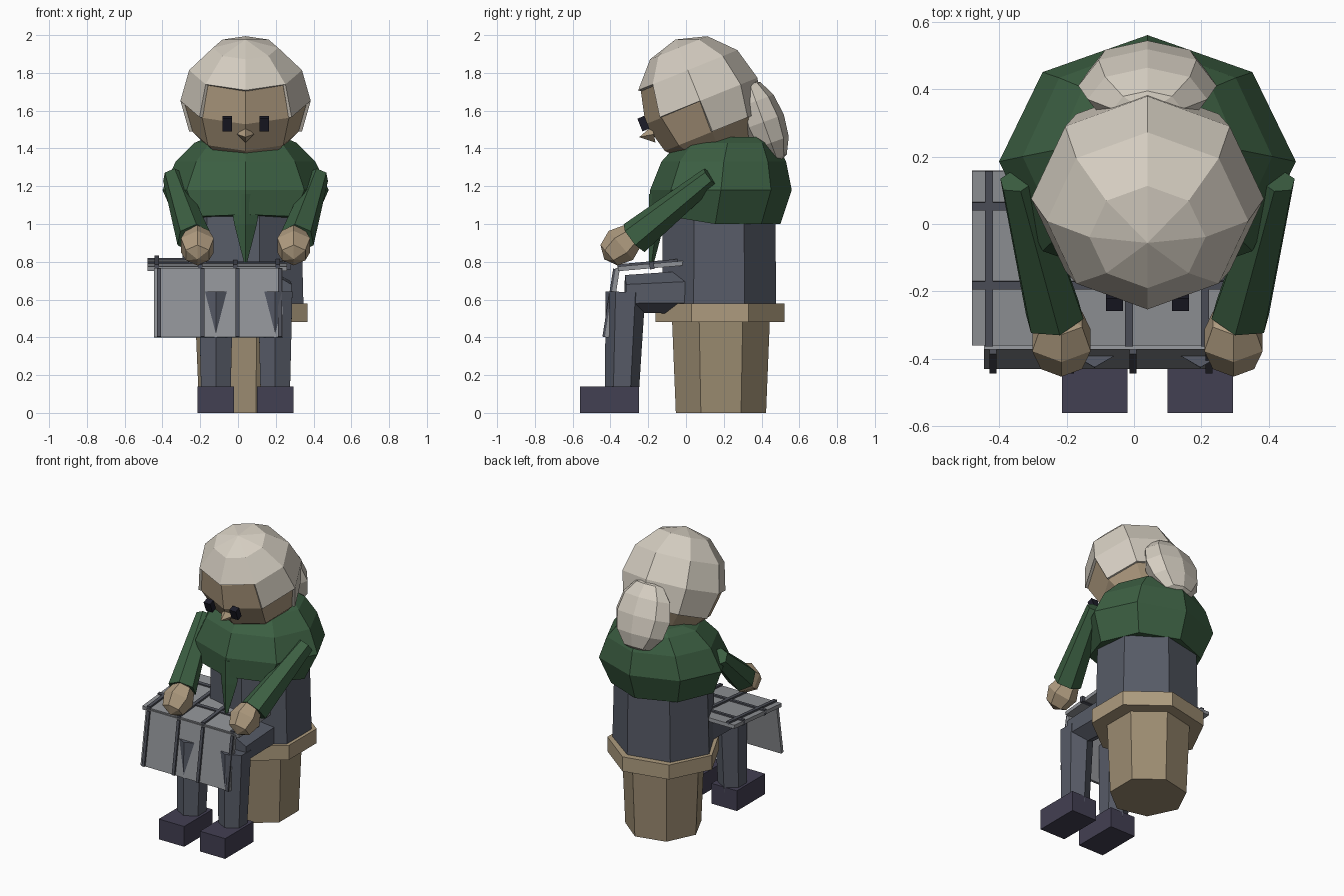
import bpy, bmesh
from math import sin, cos, pi, radians
from mathutils import Matrix, Vector

if "Cube" in bpy.data.objects:
    bpy.data.objects.remove(bpy.data.objects["Cube"])

CX = 0.04  # the figure sits slightly right of the centre


def material(name, rgb):
    m = bpy.data.materials.new(name)
    m.diffuse_color = (*rgb, 1)
    m.use_nodes = True
    m.node_tree.nodes["Principled BSDF"].inputs["Base Color"].default_value = m.diffuse_color
    return m


SKIN = material("skin", (0.43, 0.33, 0.215))
HAIR = material("hair", (0.66, 0.61, 0.53))
GREEN = material("green", (0.045, 0.115, 0.055))
SLATE = material("slate", (0.095, 0.105, 0.135))
WOOD = material("wood", (0.33, 0.26, 0.165))
TOPWOOD = material("light_wood", (0.42, 0.33, 0.21))
SHOE = material("shoe", (0.055, 0.05, 0.085))
GREY = material("blanket", (0.28, 0.29, 0.31))
DARK = material("stripe", (0.075, 0.08, 0.1))
BLACK = material("eye", (0.012, 0.012, 0.022))


def finish(name, bm, mat, recalc=True):
    if recalc:
        bmesh.ops.recalc_face_normals(bm, faces=bm.faces)
    me = bpy.data.meshes.new(name)
    bm.to_mesh(me)
    bm.free()
    me.materials.append(mat)
    ob = bpy.data.objects.new(name, me)
    bpy.context.collection.objects.link(ob)
    return ob


def loft(name, rings, mat, n=8, start=-90.0, hem=None):
    """rings: (z, rx, ry, centre y); hem: z offsets for points of the last ring"""
    bm = bmesh.new()
    loops = []
    for i, (z, rx, ry, cy) in enumerate(rings):
        loop = []
        for k in range(n):
            a = 2 * pi * k / n + radians(start)
            dz = hem.get(k, 0) if hem and i == len(rings) - 1 else 0
            loop.append(bm.verts.new((CX + rx * cos(a), cy + ry * sin(a), z + dz)))
        loops.append(loop)
    for a, b in zip(loops, loops[1:]):
        for k in range(n):
            bm.faces.new((a[k], a[(k + 1) % n], b[(k + 1) % n], b[k]))
    bm.faces.new(loops[0])
    bm.faces.new(loops[-1])
    return finish(name, bm, mat)


def tube(name, p, q, r1, r2, mat, n=6):
    p, q = Vector(p), Vector(q)
    d = q - p
    m = Matrix.Translation((p + q) / 2) @ d.to_track_quat('Z', 'Y').to_matrix().to_4x4()
    bm = bmesh.new()
    bmesh.ops.create_cone(bm, cap_ends=True, segments=n, radius1=r1, radius2=r2,
                          depth=d.length, matrix=m)
    return finish(name, bm, mat)


def ball(name, loc, scale, tilt, seg, rings, mat, gone=None):
    """tilted ellipsoid; gone(centre) removes faces of the unit sphere"""
    bm = bmesh.new()
    bmesh.ops.create_uvsphere(bm, u_segments=seg, v_segments=rings, radius=1)
    if gone:
        cut = [f for f in bm.faces if gone(f.calc_center_median())]
        bmesh.ops.delete(bm, geom=cut, context='FACES')
    m = (Matrix.Translation(loc) @ Matrix.Rotation(radians(tilt), 4, 'X')
         @ Matrix.Diagonal((*scale, 1)))
    bmesh.ops.transform(bm, matrix=m, verts=bm.verts)
    return finish(name, bm, mat, recalc=not gone)


def box(name, lo, hi, mat, pivot=None, tilt=0.0):
    lo, hi = Vector(lo), Vector(hi)
    m = Matrix.Translation((lo + hi) / 2) @ Matrix.Diagonal((*(hi - lo), 1))
    if pivot:
        t = Matrix.Translation(pivot)
        m = t @ Matrix.Rotation(tilt, 4, 'X') @ t.inverted() @ m
    bm = bmesh.new()
    bmesh.ops.create_cube(bm, size=1, matrix=m)
    return finish(name, bm, mat)


# Stool, seven-sided
loft("stool_base", [(0, 0.245, 0.245, 0.185), (0.48, 0.265, 0.265, 0.185)], WOOD, 7, 180)
loft("stool_seat", [(0.48, 0.365, 0.35, 0.18), (0.58, 0.365, 0.35, 0.18)], TOPWOOD, 7, 180)

# Body
loft("body", [(0.58, 0.34, 0.31, 0.175), (1.1, 0.325, 0.305, 0.175)], SLATE, 7, 180)

# Shawl with a hanging point in front
loft("shawl", [(1.46, 0.2, 0.16, 0.26), (1.43, 0.27, 0.26, 0.22), (1.33, 0.37, 0.33, 0.2),
               (1.18, 0.44, 0.375, 0.185), (1.0, 0.36, 0.345, 0.155)],
     GREEN, hem={0: 0.05, 1: 0.04, 7: 0.04})
loft("shawl_point", [(1.16, 0.085, 0.05, -0.145), (1.0, 0.06, 0.04, -0.155),
                     (0.775, 0.003, 0.01, -0.185)], GREEN, 4)

# Head
ball("head", (CX, 0.075, 1.645), (0.325, 0.312, 0.338), 22, 8, 6, SKIN)


# Hair cap, open at the face and the sides of the jaw
def hair_gap(c):
    if c.z < -0.5:
        return True
    if c.z < 0:
        return c.y < 0
    return c.z < 0.5 and c.y < 0 and abs(c.x) < -c.y


hair = ball("hair_cap", (CX, 0.075, 1.652), (0.345, 0.327, 0.35), 22, 8, 6, HAIR, hair_gap)
sol = hair.modifiers.new("thickness", 'SOLIDIFY')
sol.thickness = 0.02
ball("ponytail", (CX, 0.41, 1.54), (0.205, 0.115, 0.235), 20, 8, 6, HAIR)

# Face
tube("nose", (CX, -0.17, 1.475), (CX, -0.248, 1.46), 0.045, 0, SKIN, 4)
for s, side in ((-1, "left"), (1, "right")):
    x = CX + s * 0.098
    box(side + "_eye", (x - 0.025, -0.245, 1.495), (x + 0.025, -0.205, 1.568), BLACK,
        (x, -0.225, 1.53), radians(22))

    # Arms and hands
    tube(side + "_sleeve", (CX + s * 0.385, 0.13, 1.25), (CX + s * 0.275, -0.275, 0.925),
         0.056, 0.093, GREEN, 6)
    ball(side + "_hand", (CX + s * 0.255, -0.345, 0.887), (0.1, 0.1, 0.115), -50, 6, 4, SKIN)

    # Legs and shoes
    x = CX + s * 0.157
    tube(side + "_thigh", (CX + s * 0.14, 0.05, 0.64), (x, -0.32, 0.63), 0.115, 0.1, SLATE, 6)
    tube(side + "_shin", (x, -0.32, 0.64), (x, -0.34, 0.1), 0.105, 0.09, SLATE, 6)
    box(side + "_shoe", (x - 0.097, -0.56, 0), (x + 0.097, -0.25, 0.14), SHOE)

# Blanket over the knees: sloping top sheet and hanging front sheet, with stripes
pivot = (0, -0.36, 0.765)
up, out = radians(5), radians(-9)
box("blanket_top", (-0.48, -0.36, 0.75), (0.26, 0.16, 0.775), GREY, pivot, up)
box("blanket_front", (-0.445, -0.372, 0.395), (0.235, -0.35, 0.765), GREY, pivot, out)
for x in (-0.43, -0.2, -0.015, 0.21):
    box("top_stripe", (x - 0.012, -0.362, 0.76), (x + 0.012, 0.16, 0.787), DARK, pivot, up)
    box("front_stripe", (x + 0.002, -0.385, 0.395), (x + 0.022, -0.36, 0.76), DARK, pivot, out)
for y in (-0.18, 0.055):
    box("cross_stripe", (-0.48, y - 0.012, 0.745), (0.28, y + 0.012, 0.784), DARK, pivot, up)
